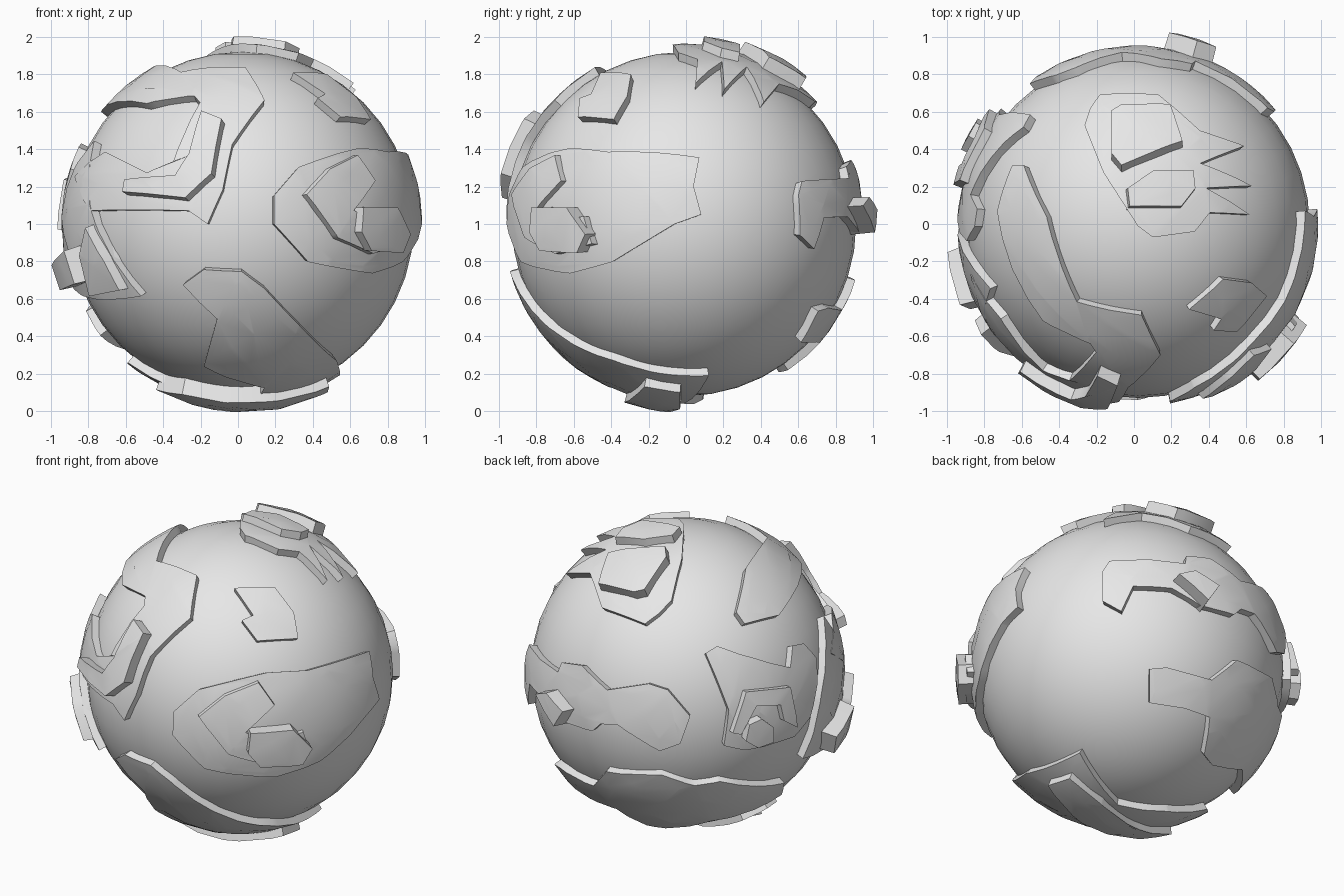
import bpy
import bmesh
from math import radians, sin, cos, sqrt
from mathutils import Vector

cube = bpy.data.objects.get("Cube")
if cube:
    bpy.data.objects.remove(cube)

CENTRE = Vector((.02, -.01, 1.0))
RADIUS = .92
LAND = .045
GRID = .2

stone = bpy.data.materials.new("pale_grey")
stone.use_nodes = True
stone.diffuse_color = (.8, .8, .8, 1)
stone.node_tree.nodes["Principled BSDF"].inputs["Base Color"].default_value = (.8, .8, .8, 1)
parts = []


def facing(azimuth, elevation):
    """Return a function that drops flat outlines onto the globe from one direction."""
    a, e = radians(azimuth), radians(elevation)
    toward = Vector((sin(a) * cos(e), -cos(a) * cos(e), sin(e)))
    right = Vector((cos(a), sin(a), 0))
    up = toward.cross(right)

    def drop(*points):
        result = []
        for u, v in points:
            w = sqrt(max(0, .95 ** 2 - u * u - v * v))
            result.append((right * u + up * v + toward * w).normalized())
        return result
    return drop


def plate(name, outline, height=LAND, flare=0.0):
    """Curved slab with the given outline; flare widens its foot."""
    axis = sum(outline, Vector()).normalized()
    right = axis.orthogonal().normalized()
    up = axis.cross(right)
    bm = bmesh.new()
    ring = [bm.verts.new((d.dot(right) / d.dot(axis), d.dot(up) / d.dot(axis), 1))
            for d in outline]
    bm.faces.new(ring)
    bmesh.ops.triangulate(bm, faces=bm.faces[:], ngon_method='EAR_CLIP')
    # cut into a grid so that the slab can bend
    for side in (0, 1):
        normal = Vector((1 - side, side, 0))
        for i in range(-10, 11):
            bmesh.ops.bisect_plane(bm, geom=bm.verts[:] + bm.edges[:] + bm.faces[:],
                                   plane_co=normal * i * GRID, plane_no=normal)
    # side walls
    rim = [e for e in bm.edges if e.is_boundary]
    walls = bmesh.ops.extrude_edge_only(bm, edges=rim)["geom"]
    feet = {g for g in walls if isinstance(g, bmesh.types.BMVert)}
    for v in bm.verts:
        spread, level = (1 + flare, RADIUS - .04) if v in feet else (1, RADIUS + height)
        d = (right * v.co.x * spread + up * v.co.y * spread + axis).normalized()
        v.co = CENTRE + d * level
    bmesh.ops.recalc_face_normals(bm, faces=bm.faces[:])
    bm.normal_update()
    if sum(f.normal.dot(f.calc_center_median() - CENTRE) * f.calc_area() for f in bm.faces) < 0:
        bmesh.ops.reverse_faces(bm, faces=bm.faces[:])
    mesh = bpy.data.meshes.new(name)
    bm.to_mesh(mesh)
    bm.free()
    mesh.materials.append(stone)
    obj = bpy.data.objects.new(name, mesh)
    bpy.context.collection.objects.link(obj)
    parts.append(obj)


front, side = facing(0, 0), facing(90, 0)
top, bottom = facing(0, 90), facing(0, -90)
back_high, back_low = facing(219, 25), facing(141, -29)

# globe
bpy.ops.mesh.primitive_uv_sphere_add(segments=40, ring_count=20, radius=RADIUS, location=CENTRE)
globe = bpy.context.object
globe.name = "globe"
globe.data.materials.append(stone)
parts.append(globe)

# hooked continent, front and upper right
plate("hooked_continent",
      top((-.66, .32), (-.6, .32), (-.48, .05), (-.32, -.4), (.02, -.47), (.12, -.68))
      + front((-.05, .42), (-.1, .18), (-.18, 0), (-.28, .07), (-.8, .07), (-.88, .25),
              (-.72, .38), (-.5, .27), (-.36, .33), (-.22, .64))
      + top((-.25, -.62), (-.5, -.5), (-.66, -.23), (-.74, .08)))
plate("hooked_ridge",
      front((-.2, .56), (-.1, .52), (-.15, .25), (-.28, .13), (-.59, .16), (-.58, .22),
            (-.33, .24), (-.26, .35)), .11, .12)

# western land below the hook
plate("western_continent",
      front((-.8, .1), (-.77, 0), (-.53, -.38), (-.75, -.4))
      + back_high((.66, -.54), (.77, -.18), (.81, .1), (.81, .3)))
plate("western_ridge",
      front((-.78, -.02), (-.69, -.18), (-.61, -.33), (-.76, -.36), (-.81, -.16)), .1, .25)
plate("western_peak",
      front((-.86, -.13), (-.81, -.29), (-.88, -.32), (-.92, -.2)), .13, .3)

# curled continent, front left
plate("curled_continent",
      front((.17, .15), (.3, .3), (.5, .37))
      + side((-.6, .4), (-.4, .38), (.08, .35), (.05, .2), (.09, .05), (-.05, 0),
             (-.38, -.2), (-.6, -.26))
      + front((.35, -.2), (.17, 0)))
plate("curled_mountain",
      front((.33, .15), (.45, .28), (.59, .35), (.68, .22), (.57, .07), (.67, 0), (.8, .04),
            (.82, -.1), (.67, -.15), (.49, -.07)), .08, .15)
plate("curled_crest",
      side((-.74, .08), (-.57, .08), (-.48, -.05), (-.52, -.14), (-.7, -.13), (-.75, -.04)),
      .13, .15)

# southern continent and polar mountain
plate("southern_continent",
      bottom((.5, -.13), (.1, 0), (-.2, -.1), (-.5, -.11), (-.6, 0), (-.6, .1), (-.35, .2),
             (.1, .3), (.12, .38))
      + front((-.2, -.75), (-.13, -.5), (-.31, -.32), (-.2, -.24), (0, -.25), (.12, -.34),
              (.3, -.53), (.5, -.72)))
plate("southern_mountain",
      bottom((-.43, .15), (-.1, .1), (.2, .02), (.43, .02), (.44, .2), (.1, .3), (-.3, .28)),
      .09, .06)

# northern cap with fingers
plate("northern_continent",
      top((-.25, .62), (-.2, .69), (.11, .69), (.23, .59), (.33, .5), (.56, .42), (.33, .33),
          (.6, .21), (.36, .2), (.59, .06), (.38, .07), (.3, -.03), (.08, -.06), (0, 0),
          (-.18, .28), (-.28, .53)))
plate("northern_mountain_back",
      top((-.13, .57), (-.08, .6), (.16, .6), (.22, .42), (-.08, .3), (-.13, .36)), .11, .2)
plate("northern_mountain_front",
      top((-.05, .19), (.08, .28), (.28, .28), (.29, .19), (.22, .1), (-.04, .1)), .09, .2)

# small island
plate("small_island",
      top((.27, -.44), (.45, -.28), (.6, -.3), (.68, -.37), (.52, -.56), (.4, -.55), (.44, -.49)))

# square continent on the back right
plate("square_continent",
      back_high((.07, .1), (.14, .14), (.27, .09), (.46, .03), (.58, 0), (.6, .13), (.67, .14),
                (.75, .05), (.75, -.1), (.7, -.3), (.6, -.41), (.3, -.48), (.17, -.45),
                (.2, -.24)))
plate("square_ridge",
      back_high((.29, -.13), (.55, -.11), (.59, -.34), (.51, -.3), (.49, -.21), (.35, -.21),
                (.26, -.37), (.21, -.36)), .09, .1)
plate("square_peak",
      back_high((.28, -.4), (.3, -.31), (.37, -.28), (.44, -.33), (.44, -.41), (.35, -.44)),
      .11, .1)

# long continent across the back
plate("long_continent",
      back_low((-.18, .4), (-.18, .58), (-.14, .64), (.11, .65), (.31, .63))
      + back_high((-.76, .07), (-.65, .05), (-.51, -.1), (-.27, -.07), (-.16, -.11),
                  (-.03, -.27), (-.09, -.43), (-.21, -.47), (-.45, -.31), (-.55, -.3))
      + back_low((.6, .33), (.4, .38), (.23, .48), (0, .49), (-.07, .34)))
plate("long_peak",
      back_low((.25, .52), (.34, .54), (.47, .46), (.41, .38)), .13, .25)

# low continent under the back
plate("low_continent",
      back_low((.1, 0), (.2, .01), (.47, -.06), (.62, .06))
      + back_high((-.2, -.61), (0, -.68), (.15, -.66), (.55, -.68), (.54, -.75))
      + back_low((.66, -.58), (.48, -.56), (.43, -.5), (.46, -.28), (.31, -.23), (.1, -.2)))

# smooth curved tops, sharp rims
bpy.ops.object.select_all(action='DESELECT')
for part in parts:
    part.select_set(True)
bpy.context.view_layer.objects.active = globe
bpy.ops.object.shade_smooth_by_angle(angle=radians(35))
